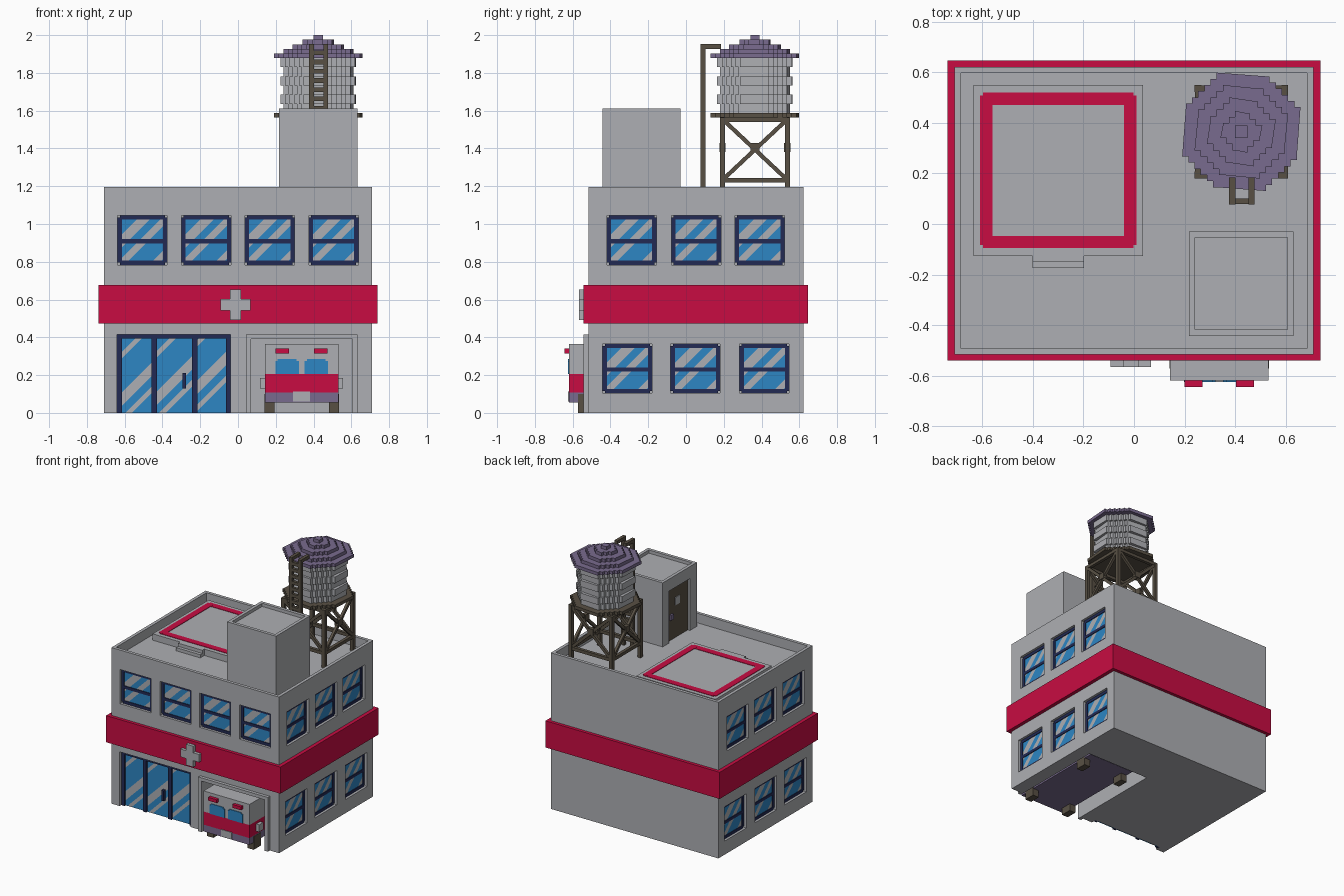
import bpy, bmesh, math
from mathutils import Matrix, Vector

if "Cube" in bpy.data.objects:
    bpy.data.objects.remove(bpy.data.objects["Cube"])

V = 0.0244  # small block unit


def material(name, rgb):
    lin = [((c / 255 + 0.055) / 1.055) ** 2.4 for c in rgb] + [1]
    m = bpy.data.materials.new(name)
    m.diffuse_color = lin
    m.use_nodes = True
    m.node_tree.nodes["Principled BSDF"].inputs["Base Color"].default_value = lin
    return m


GREY = material("wall grey", (174, 175, 179))
RED = material("signal red", (200, 12, 66))
BLUE = material("glass blue", (45, 134, 196))
NAVY = material("frame navy", (34, 42, 84))
PURPLE = material("roof purple", (121, 107, 142))
BROWN = material("dark brown", (88, 80, 68))


def finish(name, bm, mats, M=Matrix()):
    me = bpy.data.meshes.new(name)
    bm.transform(M)
    bm.to_mesh(me)
    bm.free()
    for m in mats:
        me.materials.append(m)
    ob = bpy.data.objects.new(name, me)
    bpy.context.collection.objects.link(ob)
    return ob


def boxes(name, items, mat, M=Matrix()):
    """One object from boxes given as (x0, x1, y0, y1, z0, z1)."""
    bm = bmesh.new()
    for x0, x1, y0, y1, z0, z1 in items:
        T = Matrix.Translation(((x0 + x1) / 2, (y0 + y1) / 2, (z0 + z1) / 2))
        S = Matrix.Diagonal((x1 - x0, y1 - y0, z1 - z0, 1))
        bmesh.ops.create_cube(bm, size=1, matrix=T @ S)
    return finish(name, bm, [mat], M)


def carve(ob, cutter):
    mod = ob.modifiers.new("carve", 'BOOLEAN')
    mod.operation, mod.solver, mod.object = 'DIFFERENCE', 'EXACT', cutter
    bpy.context.view_layer.objects.active = ob
    bpy.ops.object.modifier_apply(modifier=mod.name)
    bpy.data.objects.remove(cutter)


def pane(name, u0, u1, z0, z1, y, streaks, M):
    """Flat glass sheet with diagonal reflections cut into it."""
    bm = bmesh.new()
    bm.faces.new([bm.verts.new((u, y, z)) for u, z in ((u0, z0), (u1, z0), (u1, z1), (u0, z1))])
    mid = Vector(((u0 + u1) / 2, y, (z0 + z1) / 2))
    n = Vector((-1, 0, 1))
    for q in [q for s in streaks for q in s]:
        bmesh.ops.bisect_plane(bm, geom=bm.verts[:] + bm.edges[:] + bm.faces[:],
                               plane_co=mid + n * q / 2, plane_no=n)
    for f in bm.faces:
        q = (f.calc_center_median() - mid).dot(n)
        f.material_index = int(any(a < q < b for a, b in streaks))
    finish(name, bm, [BLUE, GREY], M)


# --- building shell with window, door, garage and roof recesses
X, Y0, Y1, H, FLOOR = 0.71, -0.517, 0.622, 1.195, 1.122
SIDE_UP, SIDE_LOW = (-0.288, 0.053, 0.39), (-0.31, 0.05, 0.415)
R, L = Matrix.Rotation(math.pi / 2, 4, 'Z'), Matrix.Rotation(-math.pi / 2, 4, 'Z')
windows = [("front", Matrix(), -Y0, u, 0.915) for u in (-0.506, -0.168, 0.168, 0.506)]
for rows, z in ((SIDE_UP, 0.915), (SIDE_LOW, 0.235)):
    windows += [("right", R, X, u, z) for u in rows]
    windows += [("left", L, X, -u, z) for u in rows]

shell = boxes("building_shell", [(-X, X, Y0, Y1, 0, H)], GREY)
carve(shell, boxes("cutter", [
    (-X + V, X - V, Y0 + V, Y1 - V, FLOOR, 1.4),
    (0.07, 0.605, -0.7, 0.225, -0.1, 0.39),
    (-0.64, -0.04, -0.7, Y0 + 0.04, -0.1, 0.415)], GREY))
W, DEP = 0.131, 0.028
for side, M, d, u, z in windows:
    carve(shell, boxes("cutter", [(u - W, u + W, -d - 0.1, -d + DEP, z - W, z + W)], GREY, M))

# --- windows: frame bars and streaked panes
for i, (side, M, d, u, z) in enumerate(windows):
    y, t, c = -d + DEP, 0.022, 0.011
    bars = [(u - W + c, u + W - c, y - 0.009, y, zz, zz + t) for zz in (z - W, z - 0.017, z + W - t)]
    bars += [(uu, uu + t, y - 0.009, y, z - W + c, z + W - c) for uu in (u - W, u + W - t)]
    boxes(f"{side}_window_frame_{i}", bars, NAVY, M)
    pane(f"{side}_window_glass_{i}", u - W + c, u + W - c, z - W + c, z + W - c, y - 0.004,
         [(0.07, 0.14), (-0.035, 0.015), (-0.21, -0.165)], M)

# --- glass entrance
dy = Y0 + 0.04
posts = [(-0.64, -0.614), (-0.458, -0.43), (-0.243, -0.215), (-0.064, -0.04)]
boxes("entrance_frame", [(a, b, dy - 0.02, dy, 0, 0.415) for a, b in posts]
      + [(-0.64, -0.04, dy - 0.02, dy, 0.393, 0.415)], NAVY)
boxes("entrance_handle", [(-0.295, -0.275, dy - 0.03, dy, 0.13, 0.21)], NAVY)
for i, s in enumerate((-0.02, 0.0, 0.04)):
    pane(f"entrance_glass_{i}", posts[i][1], posts[i + 1][0], 0, 0.393, dy - 0.006,
         [(-0.06 + s, 0.01 + s), (-0.15 + s, -0.115 + s), (0.19 + s, 0.225 + s)], Matrix())

# --- red band with raised plus sign
boxes("red_band", [(-0.738, 0.738, Y0 - V, Y1 + V, 0.472, 0.676)], RED)
yb = Y0 - V
boxes("plus_sign", [(-0.043, 0.017, yb - V, yb, 0.492, 0.652),
                    (-0.093, -0.043, yb - V, yb, 0.542, 0.602),
                    (0.017, 0.067, yb - V, yb, 0.542, 0.602)], GREY)

# --- garage surround
boxes("garage_surround", [(0.042, 0.07, Y0 - V, Y0, 0, 0.415), (0.605, 0.632, Y0 - V, Y0, 0, 0.415),
                          (0.07, 0.605, Y0 - V, Y0, 0.39, 0.415)], GREY)

# --- van parked in the garage
F, B, CX = -0.62, 0.15, 0.337
boxes("van_chassis", [(0.142, 0.532, F, B, 0.055, 0.107)], PURPLE)
boxes("van_lower_body", [(0.142, 0.532, F, B, 0.107, 0.207)], RED)
boxes("van_upper_body", [(0.142, 0.532, F, B, 0.207, 0.365)], GREY)
boxes("van_plate", [(CX - 0.045, CX + 0.045, F - 0.005, F, 0.06, 0.112)], GREY)
sides = (-1, 1)
boxes("van_windscreen", [(CX + s * 0.077 - w, CX + s * 0.077 + w, F - 0.005, F, 0.207, z)
                         for s in sides for w, z in ((0.062, 0.275), (0.05, 0.285))], BLUE)
boxes("van_beacons", [(CX + s * 0.102 - 0.036, CX + s * 0.102 + 0.036, F - V, F, 0.315, 0.34)
                      for s in sides], RED)
boxes("van_mirrors", [(CX + s * 0.207 - 0.013, CX + s * 0.207 + 0.013, -0.54, -0.49, 0.13, 0.185)
                      for s in sides], GREY)
boxes("van_wheels", [(CX + s * 0.171 - 0.026, CX + s * 0.171 + 0.026, y, y + 0.085, 0, 0.1)
                     for s in sides for y in (-0.572, 0.0)], BROWN)

# --- helipad with steps and painted border
PAD = FLOOR + 2 * V
boxes("helipad", [(-0.635, 0.035, -0.126, 0.55, FLOOR, PAD)], GREY)
boxes("helipad_steps", [(-0.402, -0.197, -0.15, -0.126, FLOOR, PAD),
                        (-0.402, -0.197, -0.175, -0.15, FLOOR, PAD - V)], GREY)
P0, P1, Q0, Q1, T, c = -0.61, 0.01, -0.096, 0.52, 0.049, 0.012
boxes("helipad_border",
      [(P0 + c, P1 - c, a, a + T, PAD, PAD + 0.003) for a in (Q0, Q1 - T)]
      + [(a, a + T, Q0 + c, Q1 - c, PAD, PAD + 0.0035) for a in (P0, P1 - T)], RED)

# --- stair house with recessed door on the helipad side
bx, by0, by1, bt = 0.218, -0.443, -0.03, 1.612
house = boxes("stair_house", [(bx, 0.632, by0, by1, FLOOR - 0.01, bt)], GREY)
carve(house, boxes("cutter", [(bx + V, 0.632 - V, by0 + V, by1 - V, bt - V, bt + 0.1),
                              (bx - 0.1, bx + V, -0.36, -0.105, FLOOR, 1.52)], GREY))
boxes("stair_door", [(bx + V - 0.006, bx + V, -0.36, -0.105, FLOOR, 1.52)], BROWN)
boxes("stair_door_window", [(bx + V - 0.011, bx + V - 0.006, -0.26, -0.205, 1.37, 1.43)], GREY)
boxes("stair_door_handle", [(bx + V - 0.02, bx + V - 0.006, -0.17, -0.135, 1.28, 1.32)], PURPLE)

# --- water tower
TC = Matrix.Translation((0.425, 0.365, 0))


def stepped_disc(bm, n, z0, z1):
    """Blocky octagonal slab whose slanted sides are stairs; n is the radius in blocks."""
    k = max(1, round(n * 0.414))
    q = [(n, k)]
    while q[-1][0] > k:
        a, b = q[-1]
        q += [(a - 1, b), (a - 1, b + 1)] if a - 1 >= k and b < n else [(k, b)]
    pts = []
    for r in range(4):
        for a, b in q:
            for _ in range(r):
                a, b = -b, a
            pts.append((a * V, b * V))
    pts = [p for i, p in enumerate(pts) if (Vector(p) - Vector(pts[i - 1])).length > 1e-6]
    f = bm.faces.new([bm.verts.new((x, y, z0)) for x, y in pts])
    ext = bmesh.ops.extrude_face_region(bm, geom=[f])["geom"]
    bmesh.ops.translate(bm, vec=(0, 0, z1 - z0),
                        verts=[g for g in ext if isinstance(g, bmesh.types.BMVert)])
    bmesh.ops.recalc_face_normals(bm, faces=bm.faces[:])


def discs(name, layers, mat):
    bm = bmesh.new()
    for n, z0, z1 in layers:
        stepped_disc(bm, n, z0, z1)
    finish(name, bm, [mat], TC)


discs("tower_platform", [(9.6, 1.563, 1.587)], BROWN)
TB, RING = 1.587, 0.0488
discs("tower_tank", [(8.2 if i % 2 else 7.6, TB + i * RING, TB + (i + 1) * RING)
                     for i in range(6)], GREY)
discs("tower_roof", [(n, 1.878 + i * V, 1.878 + (i + 1) * V)
                     for i, n in enumerate((9.6, 7.6, 5.6, 3.4, 1))], PURPLE)

for k in range(4):
    M = TC @ Matrix.Rotation(k * math.pi / 2, 4, 'Z')
    boxes(f"tower_leg_{k}", [(-0.185, -0.158, -0.185, -0.158, FLOOR, 1.565)], BROWN, M)
    boxes(f"tower_rails_{k}", [(-0.16, 0.16, -0.184, -0.16, z, z + V) for z in (1.22, 1.541)]
          + [(-0.024, 0.024, -0.188, -0.155, 1.38, 1.428)], BROWN, M)
    ang = math.atan2(0.30, 0.32)
    for s in sides:
        boxes(f"tower_brace_{k}_{'a' if s < 0 else 'b'}",
              [(-0.22, 0.22, -0.182, -0.162, -0.011, 0.011)], BROWN,
              M @ Matrix.Translation((0, 0, 1.394)) @ Matrix.Rotation(s * ang, 4, 'Y'))

# --- ladder hooked over the tank
lx0, lx1, lt = 0.377, 0.477, 1.952
rails = [(a, a + V, 0.078, 0.103, FLOOR, lt) for a in (lx0, lx1 - V)]
rails += [(a, a + V, 0.103, 0.185, lt - V, lt) for a in (lx0, lx1 - V)]
rungs = [(lx0 + V, lx1 - V, 0.08, 0.101, FLOOR + 0.04 + i * 2 * V, FLOOR + 0.04 + i * 2 * V + V)
         for i in range(16)]
boxes("ladder", rails + rungs, BROWN)
